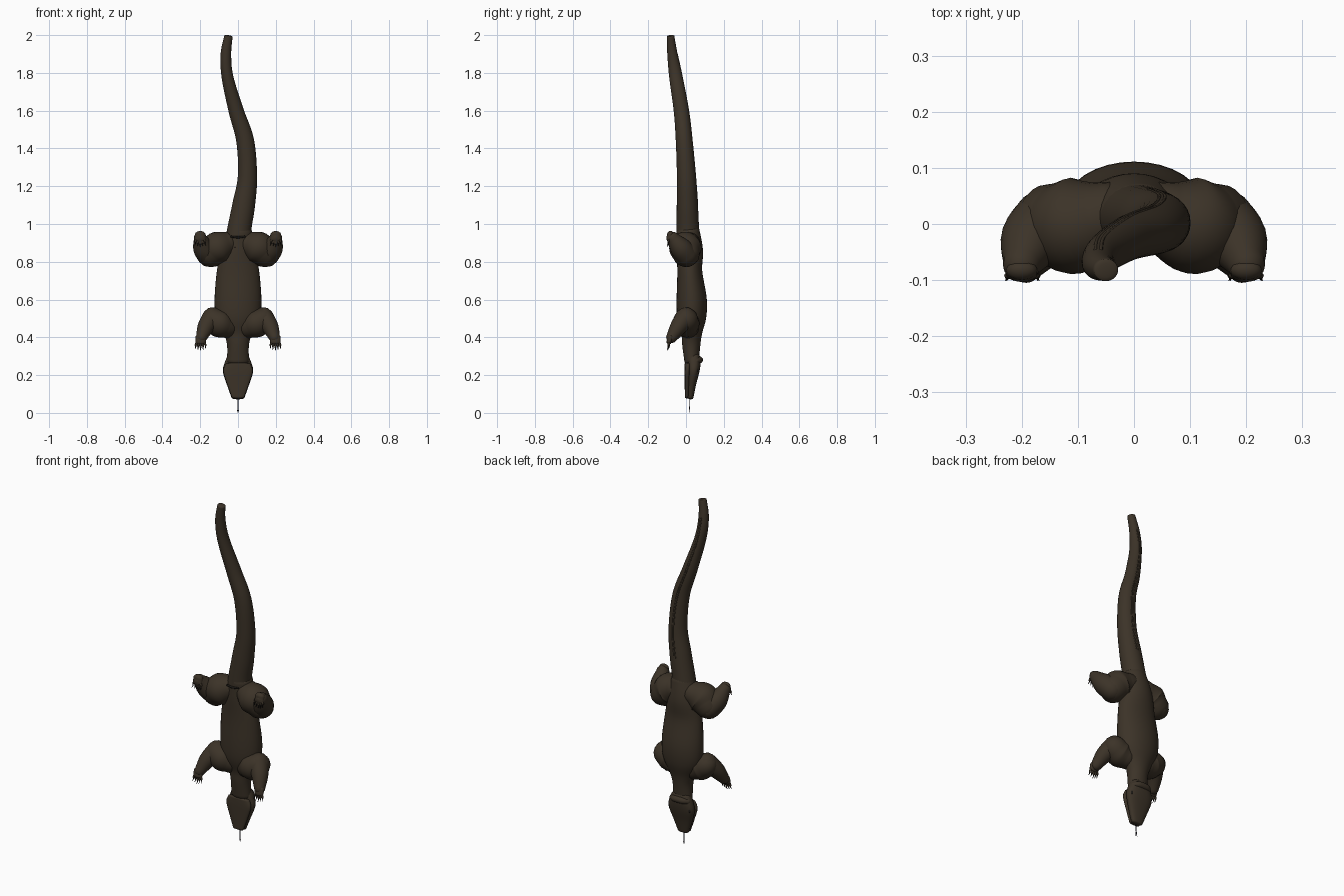
import bpy, bmesh, math
from mathutils import Vector

cube = bpy.data.objects.get("Cube")
if cube:
    bpy.data.objects.remove(cube)

UNIT = 0.01  # all measures below are in hundredths


def material(name, rgb):
    m = bpy.data.materials.new(name)
    m.use_nodes = True
    m.diffuse_color = (*rgb, 1)
    m.node_tree.nodes["Principled BSDF"].inputs["Base Color"].default_value = (*rgb, 1)
    return m


skin = material("dark brown skin", (0.045, 0.033, 0.021))
claw_black = material("claw black", (0.012, 0.01, 0.008))
tongue_blue = material("tongue dark blue", (0.02, 0.02, 0.035))


def spline(stations, steps):
    """Catmull-Rom samples through (x, y, z, rx, ry) stations."""
    pts = [stations[0], *stations, stations[-1]]
    out = []
    for a, b, c, d in zip(pts, pts[1:], pts[2:], pts[3:]):
        for i in range(steps):
            t = i / steps
            out.append([q + t / 2 * (r - p + t * (2 * p - 5 * q + 4 * r - s + t * (3 * (q - r) + s - p)))
                        for p, q, r, s in zip(a, b, c, d)])
    return out + [list(stations[-1])]


def loft(name, stations, mat, sides=24, steps=5, cap=1.0, power=1.0):
    """Sweep an ellipse along stations, with rounded ends of relative length cap."""
    stations = [(*s, s[3]) if len(s) == 4 else s for s in stations]
    rows = spline(stations, steps)
    centres = [Vector(r[:3]) for r in rows]
    last = len(rows) - 1
    rings = []
    for i, r in enumerate(rows):
        tangent = (centres[min(i + 1, last)] - centres[max(i - 1, 0)]).normalized()
        rings.append((centres[i], tangent, r[3], r[4]))

    def dome(ring, sign):
        c, t, rx, ry = ring
        angles = [math.radians(a) for a in (25, 50, 70, 85)]
        return [(c + t * sign * cap * min(rx, ry) * math.sin(a), t,
                 rx * math.cos(a), ry * math.cos(a)) for a in angles]
    if cap:
        rings = dome(rings[0], -1)[::-1] + rings + dome(rings[-1], 1)

    bm = bmesh.new()
    loops = []
    for c, t, rx, ry in rings:
        across = Vector((0, 1, 0)).cross(t).normalized()
        up = t.cross(across)
        loop = []
        for k in range(sides):
            a = math.tau * k / sides
            u, v = (math.copysign(abs(f) ** power, f) for f in (math.cos(a), math.sin(a)))
            loop.append(bm.verts.new((c + across * rx * u + up * ry * v) * UNIT))
        loops.append(loop)
    for low, high in zip(loops, loops[1:]):
        for k in range(sides):
            n = (k + 1) % sides
            bm.faces.new((low[k], low[n], high[n], high[k]))
    bm.faces.new(loops[0][::-1])
    bm.faces.new(loops[-1])
    bmesh.ops.recalc_face_normals(bm, faces=bm.faces)
    mesh = bpy.data.meshes.new(name)
    bm.to_mesh(mesh)
    bm.free()
    mesh.materials.append(mat)
    obj = bpy.data.objects.new(name, mesh)
    bpy.context.collection.objects.link(obj)
    bpy.ops.object.select_all(action="DESELECT")
    obj.select_set(True)
    bpy.context.view_layer.objects.active = obj
    bpy.ops.object.shade_smooth_by_angle(angle=math.radians(50))
    return obj


# Trunk: neck, belly and hips
loft("trunk", [
    (0, 3, 27, 5.8, 3.8), (0, 2.8, 36, 5.8, 4.8), (0, 3, 42, 7.5, 5.5),
    (0, 3, 50, 11.5, 7.6), (0, 3, 60, 12.4, 8), (0, 2, 75, 11.2, 6.6),
    (0, 2, 86, 9, 7), (1, 1, 97, 6.5, 6)], skin, sides=32, cap=0.3)

# Tail, waving to each side and tapering to a blunt tip
tail = [(0, 1.5, 88, 7.5, 6.6), (0.7, 1, 97, 6.4, 6), (3, 0.7, 110, 6, 5.6),
        (5, 0.2, 125, 5.1, 5), (3.8, -1, 144, 4.7, 4.4), (-1, -2.5, 160, 4, 4),
        (-5.6, -5.4, 178, 3.1, 3.5), (-6.4, -7.2, 190, 2.8, 2.7), (-5, -8.2, 199.5, 2.2, 2)]
loft("tail", tail, skin, sides=28, steps=8, cap=0.2)

# Low double keel along the upper side of the tail
for side, label in ((1, "left"), (-1, "right")):
    loft(label + "_tail_keel", [(x + side * 0.5, y + ry - 0.2, z, 0.35)
                                for x, y, z, rx, ry in tail[2:-1]], skin, sides=8, steps=8)

# Head: skull above, flat jaw below, ridge behind the eyes
loft("skull", [(0, 3.8, 30, 5.6, 3.4), (0, 4.2, 27, 6.9, 3.6), (0, 4, 22, 8, 3.1),
               (0, 3, 15, 5.9, 2.3), (0, 2.3, 8, 3.4, 1.6)], skin, cap=0.5, power=0.8)
loft("lower_jaw", [(0, 1, 26, 6.6, 1.7), (0, 0.7, 22, 7.8, 1.5),
                   (0, 0.6, 15, 5.7, 1.3), (0, 0.4, 8, 3.2, 1)], skin, cap=0.3, power=0.7)
loft("brow_ridge", [(-5, 5.5, 27.5, 1.5), (-2.5, 7, 28, 1.8),
                    (2.5, 7, 28, 1.8), (5, 5.5, 27.5, 1.5)], skin, sides=16)

# Forked tongue
loft("tongue", [(0, 1.6, 9, 0.4, 0.2), (0, 1.8, 3, 0.3, 0.2)], tongue_blue, sides=8)
for side in (1, -1):
    loft("tongue_fork", [(0, 1.8, 3.2, 0.25), (side * 0.4, 2, 0.2, 0.12)], tongue_blue, sides=6)

# Vent on the underside of the tail root
loft("vent", [(-3.5, -4.9, 93.3, 0.5), (0, -5.2, 93, 0.6), (3.5, -4.9, 93.3, 0.5)], claw_black, sides=8)


def foot(label, side, x, y, z, reach):
    """Flat palm with five fanned toes, each ending in a curved claw."""
    loft(label + "_palm", [(side * x, y + 0.8, z + 1.5, 2.8, 1.8),
                           (side * x, y, z - 1, 2.8, 1.3)], skin, sides=16)
    for k in range(-2, 3):
        length = reach - abs(k) * 0.5
        base = side * (x + k * 0.9)
        tip = side * (x + k * 1.3)
        loft(label + "_toe", [(base, y, z - 1, 0.8), (tip, y - 0.2, z - length, 0.55)], skin, sides=8)
        loft(label + "_claw", [(tip, y - 0.2, z - length, 0.4),
                               (tip, y - 0.5, z - length - 1.2, 0.25),
                               (tip + side * k * 0.15, y - 1.1, z - length - 2, 0.06)],
             claw_black, sides=6, steps=3)


# Legs, mirrored left and right
for side, label in ((1, "left"), (-1, "right")):
    def limb(name, points):
        loft(f"{label}_{name}", [(side * x, y, z, r) for x, y, z, r in points], skin)

    limb("front_upper_arm", [(6, 1, 45.5, 6), (9.5, 0, 47, 7.2), (13, 0, 49, 6.6)])
    limb("front_forearm", [(13.5, 0, 50.5, 5.4), (17, -4, 45.5, 4.5), (19.3, -7.5, 40, 3)])
    foot(label + "_front", side, 19.8, -9, 38.5, 3.6)

    limb("hind_thigh", [(5.5, 1, 89.5, 6.6), (10.5, -0.3, 87.5, 8.6), (14, 0, 84.5, 7.4)])
    limb("hind_shin", [(15.5, 0.5, 83.3, 6), (18.3, -3, 87.5, 5.6), (20, -7, 92.5, 3.4)])
    foot(label + "_hind", side, 20, -9, 93, 3.2)

    # Eye set into the side of the skull
    loft(label + "_eye", [(side * 6.2, 5.6, 23, 0.9), (side * 6.2, 5.6, 22.2, 0.9)], claw_black, sides=12)
